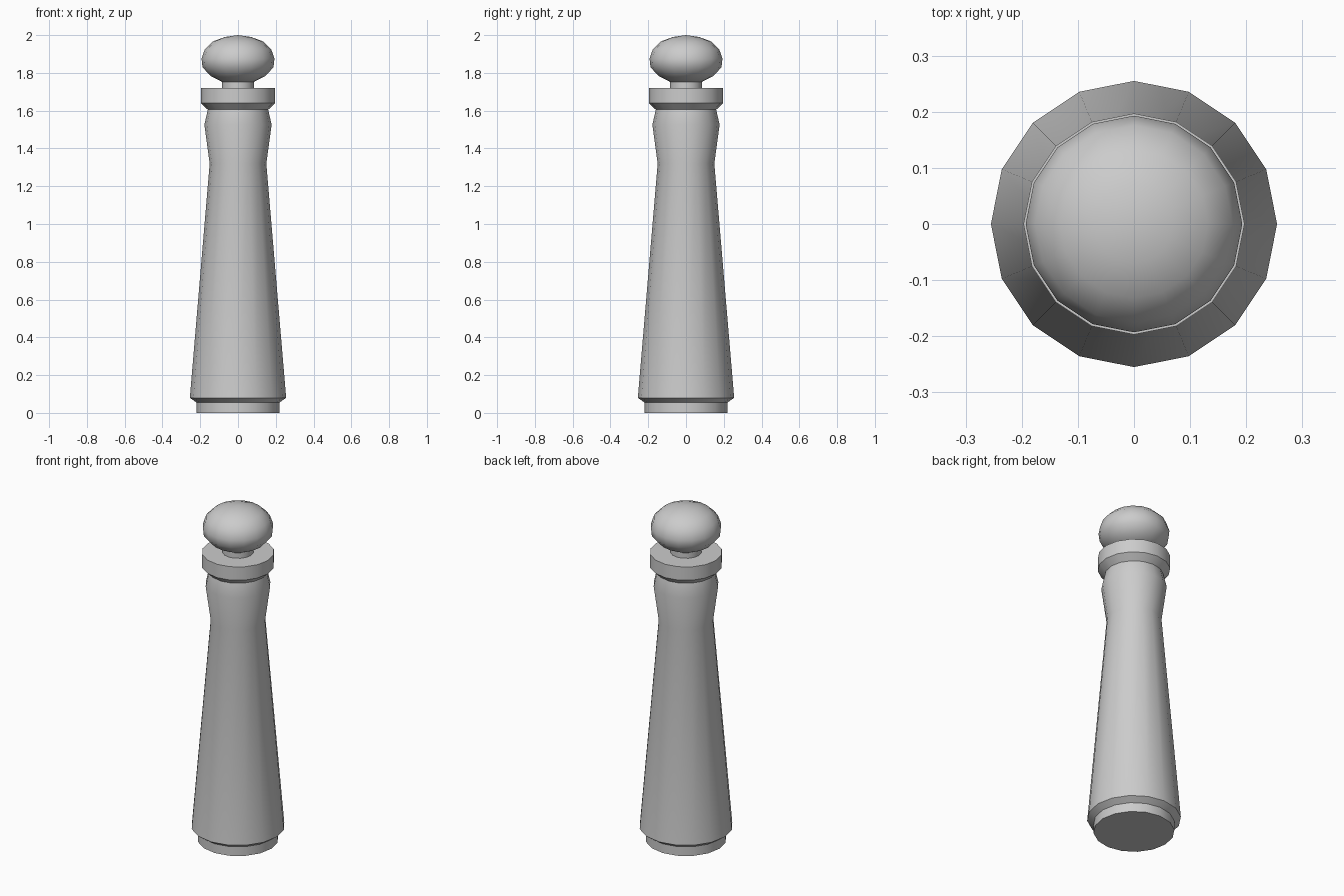
import bpy, bmesh, math

if "Cube" in bpy.data.objects:
    bpy.data.objects.remove(bpy.data.objects["Cube"])

SIDES = 16


def lathe(name, profile, smooth_angle):
    """Revolve (radius, z) points about z; radius 0 makes a pole, open ends get caps."""
    bm = bmesh.new()
    rings = []
    for r, z in profile:
        if r == 0:
            rings.append([bm.verts.new((0, 0, z))] * SIDES)
        else:
            rings.append([bm.verts.new((r * math.cos(2 * math.pi * i / SIDES),
                                        r * math.sin(2 * math.pi * i / SIDES), z))
                          for i in range(SIDES)])
    for low, high in zip(rings, rings[1:]):
        for i in range(SIDES):
            j = (i + 1) % SIDES
            corners = [low[i], low[j], high[j], high[i]]
            bm.faces.new(list(dict.fromkeys(corners)))
    if profile[0][0]:
        bm.faces.new(rings[0][::-1])
    if profile[-1][0]:
        bm.faces.new(rings[-1])
    bmesh.ops.recalc_face_normals(bm, faces=bm.faces[:])
    mesh = bpy.data.meshes.new(name)
    bm.to_mesh(mesh)
    bm.free()
    obj = bpy.data.objects.new(name, mesh)
    bpy.context.collection.objects.link(obj)
    bpy.ops.object.select_all(action='DESELECT')
    obj.select_set(True)
    bpy.context.view_layer.objects.active = obj
    bpy.ops.object.shade_smooth_by_angle(angle=math.radians(smooth_angle))
    return obj


# Tapered post with foot, waist, flared collar and short neck
lathe("post_body", [(0.22, 0), (0.22, 0.055), (0.255, 0.08), (0.15, 1.32),
                    (0.178, 1.525), (0.16, 1.605), (0.197, 1.64),
                    (0.197, 1.72), (0.085, 1.72), (0.085, 1.755)], 35)

# Rounded knob on top
lathe("top_knob", [(0.08, 1.75), (0.145, 1.783), (0.188, 1.83), (0.193, 1.875),
                   (0.176, 1.925), (0.132, 1.967), (0.07, 1.99), (0, 2.0)], 60)
